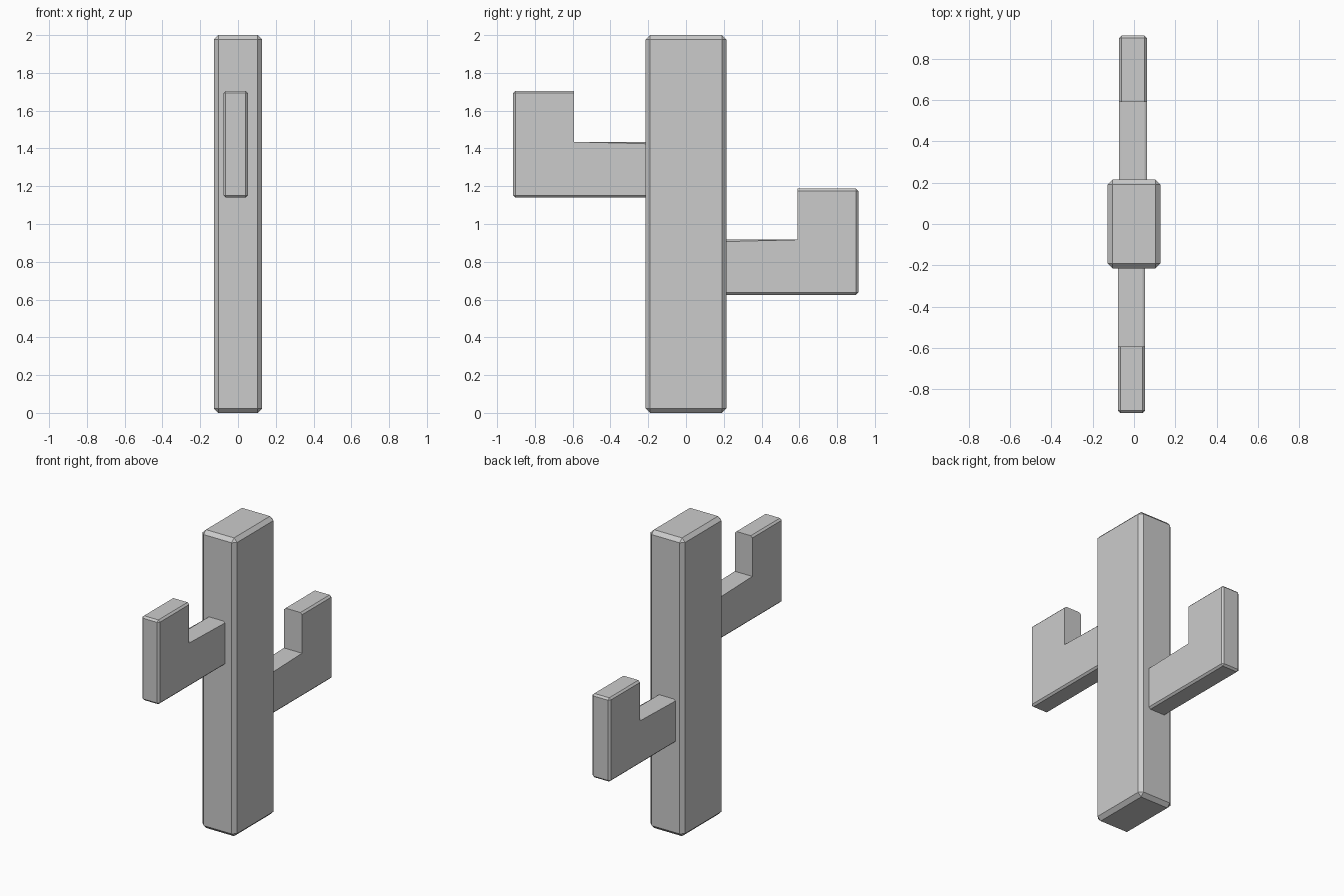
import bpy, bmesh

cube = bpy.data.objects.get("Cube")
if cube:
    bpy.data.objects.remove(cube)

grey = bpy.data.materials.new("plain grey")
grey.use_nodes = True
colour = (0.6, 0.6, 0.6, 1)
grey.diffuse_color = colour
grey.node_tree.nodes["Principled BSDF"].inputs["Base Color"].default_value = colour


def prism(name, profile, x0, x1, bevel, keep_sharp=lambda edge: False):
    """Extrude a (y, z) profile along x and chamfer its edges."""
    bm = bmesh.new()
    face = bm.faces.new([bm.verts.new((x0, y, z)) for y, z in profile])
    new = bmesh.ops.extrude_face_region(bm, geom=[face])["geom"]
    for v in new:
        if isinstance(v, bmesh.types.BMVert):
            v.co.x = x1
    bmesh.ops.recalc_face_normals(bm, faces=bm.faces)
    edges = [e for e in bm.edges if not keep_sharp(e)]
    bmesh.ops.bevel(bm, geom=edges, offset=bevel, segments=1,
                    affect='EDGES', clamp_overlap=True)
    bmesh.ops.recalc_face_normals(bm, faces=bm.faces)
    mesh = bpy.data.meshes.new(name)
    bm.to_mesh(mesh)
    bm.free()
    mesh.materials.append(grey)
    obj = bpy.data.objects.new(name, mesh)
    bpy.context.collection.objects.link(obj)
    return obj


def arm(name, side, x0, x1, tip, inner, bottom, elbow, top):
    """L-shaped arm; side is -1 for the front and 1 for the back."""
    root = 0.15
    profile = [(side * y, z) for y, z in (
        (root, bottom), (tip, bottom), (tip, top),
        (inner, top), (inner, elbow), (root, elbow))]

    # The upright's inner face and the hidden root stay square
    def sharp(edge):
        ys = [abs(v.co.y) for v in edge.verts]
        return any(max(abs(y - level) for y in ys) < 1e-4
                   for level in (root, inner))

    return prism(name, profile, x0, x1, 0.012, sharp)


# Trunk
prism("trunk", [(-0.215, 0), (0.215, 0), (0.215, 2), (-0.215, 2)],
      -0.128, 0.128, 0.024)

# Arms
arm("front_arm", -1, -0.077, 0.053, 0.915, 0.593, 1.14, 1.435, 1.705)
arm("back_arm", 1, -0.072, 0.062, 0.912, 0.59, 0.625, 0.917, 1.187)
